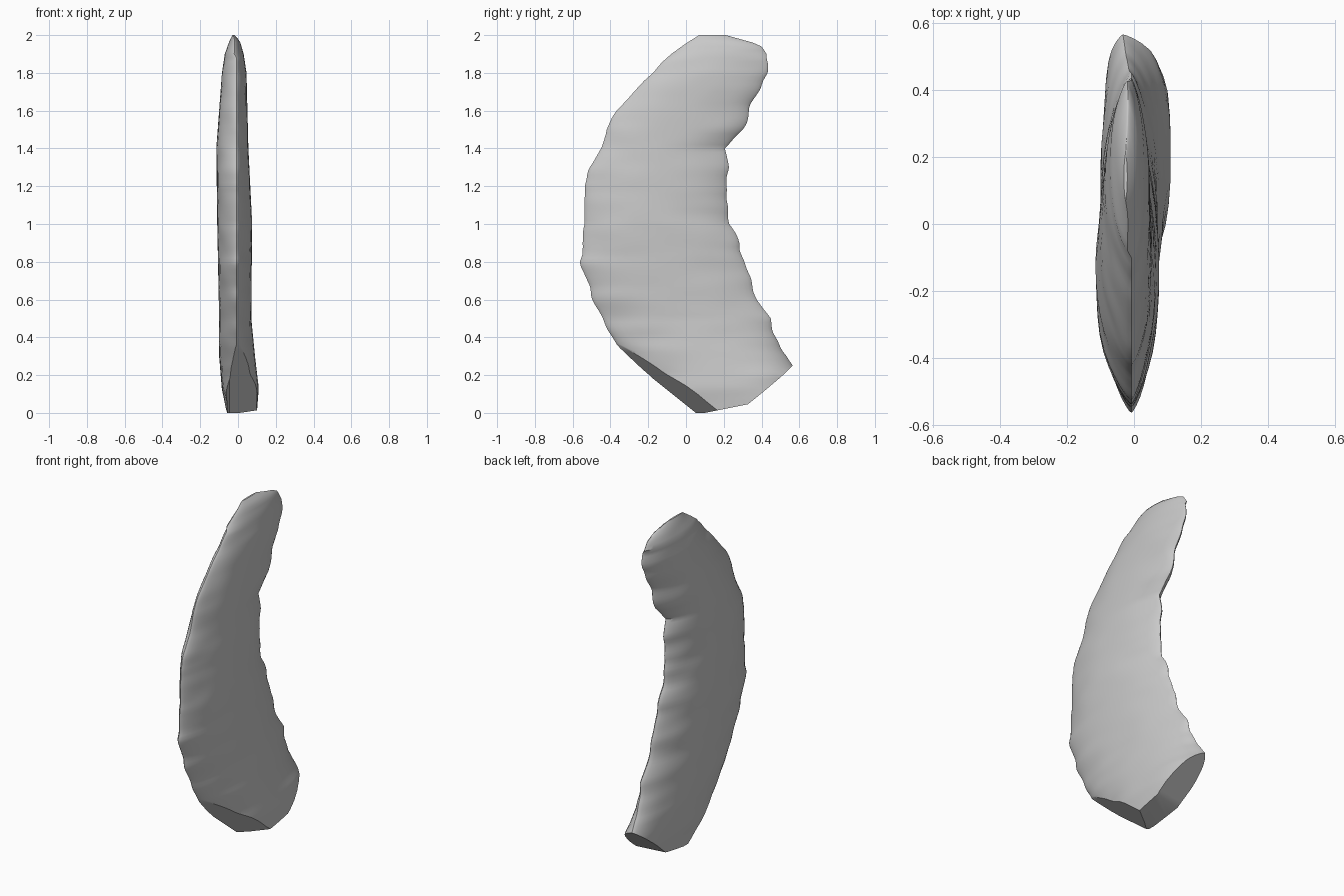
import bpy, bmesh, math
from mathutils import Vector, noise

if "Cube" in bpy.data.objects:
    bpy.data.objects.remove(bpy.data.objects["Cube"])

# Blade outline: height, front edge, back edge
OUTLINE = [
    (0, -.2, .66), (.2, -.26, .6), (.25, -.29, .56), (.3, -.33, .54),
    (.35, -.36, .5), (.43, -.41, .46), (.5, -.44, .45), (.6, -.49, .38),
    (.7, -.53, .34), (.8, -.56, .31), (.9, -.55, .28), (1, -.53, .23),
    (1.2, -.54, .21), (1.3, -.5, .22), (1.4, -.45, .2), (1.45, -.43, .25),
    (1.5, -.42, .3), (1.6, -.36, .34), (1.7, -.28, .38), (1.8, -.18, .43),
    (1.85, -.14, .44), (1.9, -.08, .43), (1.95, -.01, .39), (2, .07, .21)]

# Blade thickness: height, right face, left face
THICKNESS = [
    (0, -.06, .1), (.13, -.085, .11), (.3, -.1, .09), (.5, -.1, .07),
    (1, -.11, .075), (1.4, -.115, .055), (1.6, -.1, .05), (1.8, -.085, .045),
    (1.9, -.07, .03), (1.97, -.045, .01), (2, -.03, -.02)]


def sample(table, z):
    """Interpolate a height table."""
    for low, high in zip(table, table[1:]):
        if z <= high[0]:
            t = (z - low[0]) / (high[0] - low[0])
            return [a + (b - a) * t for a, b in zip(low[1:], high[1:])]
    return table[-1][1:]


def ripple(z, seed, frequency):
    return noise.noise(Vector((seed, 0.3, z * frequency)))


def blade_ring(bm, z, half):
    """One lens-shaped cross-section with chipped edges."""
    front, back = sample(OUTLINE, z)
    right, left = sample(THICKNESS, z)
    fade = min(1, (2 - z) * 5)
    front += 0.016 * fade * ripple(z, 1.7, 13)
    back += 0.018 * fade * ripple(z, 5.2, 12)
    low = max(0, 1 - z / 0.5)
    mid = (right + left) / 2
    ring = []
    for i in range(2 * half):
        angle = math.pi * i / half
        t = -math.cos(angle)
        # The back edge leans to the right face near the base
        edge = -0.008 - 0.05 * low * max(0, t)
        edge = edge if z < 1.9 else mid
        power = 2.2 + (1.5 * low if t > 0 else 0)
        width = max(0, 1 - abs(t) ** power) ** 0.75
        face = left if i < half else right
        x = edge + (face - edge) * width
        y = (front + back) / 2 + t * (back - front) / 2
        # Flake scars fade toward the flat middle
        scar = noise.noise(Vector((face * 40, y * 5, z * 9)))
        x += 0.014 * fade * scar * abs(t) * width
        ring.append(bm.verts.new((x, y, z)))
    return ring


def break_off(bm, point, normal):
    """Cut the stone along a plane and close the broken face."""
    geom = bm.verts[:] + bm.edges[:] + bm.faces[:]
    bmesh.ops.bisect_plane(bm, geom=geom, plane_co=point, plane_no=normal,
                           clear_outer=True)
    rim = [e for e in bm.edges if e.is_boundary]
    bmesh.ops.holes_fill(bm, edges=rim, sides=0)


# Stone material
stone = bpy.data.materials.new("grey stone")
stone.use_nodes = True
colour = (0.58, 0.58, 0.58, 1)
stone.diffuse_color = colour
stone.node_tree.nodes["Principled BSDF"].inputs["Base Color"].default_value = colour

# Curved blade
bm = bmesh.new()
rows, half = 100, 20
rings = [blade_ring(bm, 2 * k / rows, half) for k in range(rows + 1)]
for lower, upper in zip(rings, rings[1:]):
    for i in range(2 * half):
        j = (i + 1) % (2 * half)
        bm.faces.new((lower[i], lower[j], upper[j], upper[i]))
bm.faces.new(rings[0][::-1])
bm.faces.new(rings[-1])

# Broken base, in two facets, and the chip at the front
break_off(bm, (0, .1, 0), (0, .2, -1))
break_off(bm, (0, .31, .045), (-.1, .62, -.78))
break_off(bm, (-.06, -.2, .19), (.55, -.6, -.75))
break_off(bm, (0, -.02, .04), (-.3, -.6, -.75))
bmesh.ops.recalc_face_normals(bm, faces=bm.faces[:])

mesh = bpy.data.meshes.new("stone_blade")
bm.to_mesh(mesh)
bm.free()
mesh.materials.append(stone)
blade = bpy.data.objects.new("stone_blade", mesh)
bpy.context.collection.objects.link(blade)
bpy.ops.object.select_all(action="DESELECT")
blade.select_set(True)
bpy.context.view_layer.objects.active = blade
bpy.ops.object.shade_smooth_by_angle(angle=math.radians(35))
